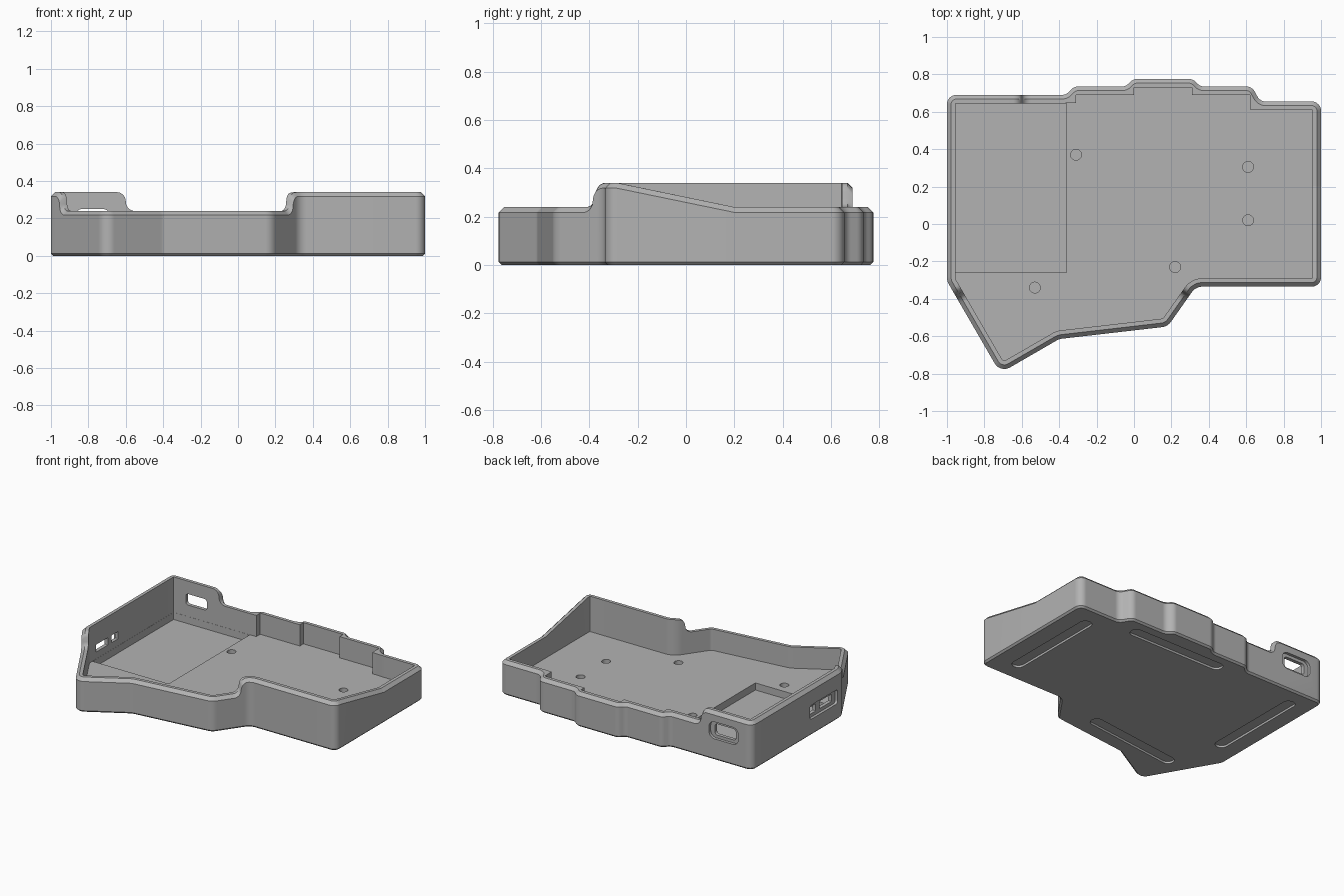
import bpy, bmesh, math
from mathutils import Vector, Matrix

cube = bpy.data.objects.get("Cube")
if cube:
    bpy.data.objects.remove(cube, do_unlink=True)

LOW, HIGH = 0.24, 0.34
FLOOR, POCKET = 0.09, 0.04
WALL, CHAMFER, FOOT_BEVEL = 0.045, 0.022, 0.012

grey = bpy.data.materials.new("case grey")
grey.use_nodes = True
colour = (0.45, 0.45, 0.45, 1)
grey.diffuse_color = colour
grey.node_tree.nodes["Principled BSDF"].inputs["Base Color"].default_value = colour


def fillet(corners, steps=8):
    """Round each (x, y, radius) corner of a counter-clockwise outline."""
    pts = []
    for i, (x, y, r) in enumerate(corners):
        p = Vector((x, y))
        a = (Vector(corners[i - 1][:2]) - p).normalized()
        b = (Vector(corners[(i + 1) % len(corners)][:2]) - p).normalized()
        half = a.angle(b) / 2
        start, end = p + a * r / math.tan(half), p + b * r / math.tan(half)
        centre = p + (a + b).normalized() * r / math.sin(half)
        u, v = start - centre, end - centre
        sweep = u.angle(v)
        for k in range(steps + 1):
            t = k / steps
            pts.append(centre + (u * math.sin((1 - t) * sweep)
                                 + v * math.sin(t * sweep)) / math.sin(sweep))
    return pts


def rim_height(p):
    """Tall wall around the back right corner, falling away in an S curve."""
    t = (p.x + 0.6) / 0.048 if p.y > 0.2 else (-0.385 - p.y) / 0.04
    t = max(-1, min(1, t))
    mid, rise = (LOW + HIGH) / 2, (HIGH - LOW) / 2
    if t < 0:
        return mid + rise * math.sqrt(1 - (1 + t) ** 2)
    return mid - rise * math.sqrt(1 - (1 - t) ** 2)


def refine(pts, step=0.004):
    """Add points to the outline only where the rim height changes."""
    out = []
    for i, p in enumerate(pts):
        q = pts[(i + 1) % len(pts)]
        out.append(p)
        n = int((q - p).length / step)
        for k in range(1, n):
            m = p.lerp(q, k / n)
            if LOW < rim_height(m) < HIGH:
                out.append(m)
    return out


def inset(pts, d):
    """Mitred inward offset."""
    out = []
    for i, p in enumerate(pts):
        e1 = (p - pts[i - 1]).normalized()
        e2 = (pts[(i + 1) % len(pts)] - p).normalized()
        n1, n2 = Vector((-e1.y, e1.x)), Vector((-e2.y, e2.x))
        out.append(p + (n1 + n2) * d / (1 + n1.dot(n2)))
    return out


def square_steps(pts):
    """Make the inner side of the back wall step squarely."""
    for p in pts:
        for x in (-0.31, 0, 0.31, 0.62):
            if p.y > 0.5 and abs(p.x - x) < 0.065:
                p.x = x
    return pts


def skin(name, loops, matrix=Matrix()):
    """Closed solid through a stack of equal loops."""
    bm = bmesh.new()
    rings = [[bm.verts.new(matrix @ Vector(c)) for c in loop] for loop in loops]
    n = len(rings[0])
    for a, b in zip(rings, rings[1:]):
        for i in range(n):
            j = (i + 1) % n
            bm.faces.new((a[i], a[j], b[j], b[i]))
    bm.faces.new(rings[0][::-1])
    bm.faces.new(rings[-1])
    bmesh.ops.remove_doubles(bm, verts=bm.verts, dist=0.0002)
    bmesh.ops.recalc_face_normals(bm, faces=bm.faces)
    mesh = bpy.data.meshes.new(name)
    bm.to_mesh(mesh)
    bm.free()
    mesh.materials.append(grey)
    obj = bpy.data.objects.new(name, mesh)
    bpy.context.collection.objects.link(obj)
    return obj


# Case tray: outer wall, chamfered rim, inner wall and floor
corners = [
    (-1, -0.305, 0.08), (-0.715, -0.797, 0.06), (-0.4, -0.615, 0.06),
    (0.18, -0.548, 0.07), (0.33, -0.335, 0.07), (1, -0.335, 0.05),
    (1, 0.655, 0.05), (0.675, 0.655, 0.05), (0.63, 0.735, 0.05),
    (0.355, 0.735, 0.05), (0.315, 0.775, 0.05), (-0.005, 0.775, 0.05),
    (-0.045, 0.735, 0.05), (-0.32, 0.735, 0.05), (-0.365, 0.69, 0.05),
    (-1, 0.69, 0.05)]
outline = refine(fillet(corners))
heights = [rim_height(p) for p in outline]


def level(pts, zs):
    return [(p.x, p.y, z) for p, z in zip(pts, zs)]


flat = lambda z: [z] * len(outline)
inner = square_steps(inset(outline, WALL))
case = skin("case_tray", [
    level(inset(outline, FOOT_BEVEL), flat(0)),
    level(outline, flat(FOOT_BEVEL)),
    level(outline, [h - CHAMFER for h in heights]),
    level(inset(outline, CHAMFER), heights),
    level(inner, heights),
    level(inner, flat(FLOOR))])

cutters = []


def cut(w, h, r, depth, matrix):
    """Rounded-rectangle cutter, centred, with its depth along local z."""
    w, h = w / 2, h / 2
    pts = fillet([(-w, -h, r), (w, -h, r), (w, h, r), (-w, h, r)])
    loops = [[(p.x, p.y, z) for p in pts] for z in (-depth / 2, depth / 2)]
    obj = skin("cutter", loops, matrix)
    obj.hide_render = True
    cutters.append(obj)


def at(x, y, z, angle=0, axis="Z"):
    return Matrix.Translation((x, y, z)) @ Matrix.Rotation(angle, 4, axis)


# Sunken pocket in the floor
cut(0.594, 0.904, 0.002, 0.08, at(-0.657, 0.192, POCKET + 0.04))

# Screw holes
for x, y in [(-0.31, 0.37), (0.61, 0.305), (0.61, 0.02), (0.22, -0.23), (-0.53, -0.34)]:
    cut(0.058, 0.058, 0.0289, 0.1, at(x, y, FLOOR))

# Long grooves for the feet on the underside
for x, y, angle in [(0.82, 0.16, 90), (-0.835, 0.21, 90), (0.166, 0.62, 0), (-0.372, -0.46, 7)]:
    cut(0.75, 0.085, 0.042, 0.03, at(x, y, 0, math.radians(angle)))

# Cable port through the back wall, with an outer recess
quarter = math.pi / 2
cut(0.23, 0.12, 0.045, 0.04, at(-0.777, 0.69, 0.21, quarter, "X"))
cut(0.165, 0.078, 0.02, 0.2, at(-0.777, 0.69, 0.21, quarter, "X"))

# Switch and button openings in the side wall, with a shared recess
cut(0.1, 0.31, 0.02, 0.04, at(-1, -0.11, 0.165, quarter, "Y"))
cut(0.052, 0.075, 0.004, 0.2, at(-1, -0.01, 0.165, quarter, "Y"))
cut(0.052, 0.135, 0.004, 0.2, at(-1, -0.155, 0.165, quarter, "Y"))

# Apply the cuts and shade
bpy.context.view_layer.objects.active = case
for c in cutters:
    mod = case.modifiers.new("cut", "BOOLEAN")
    mod.operation = "DIFFERENCE"
    mod.solver = "EXACT"
    mod.object = c
    bpy.ops.object.modifier_apply(modifier=mod.name)
    bpy.data.objects.remove(c, do_unlink=True)
bpy.ops.object.select_all(action="DESELECT")
case.select_set(True)
bpy.ops.object.shade_smooth_by_angle(angle=math.radians(30))
